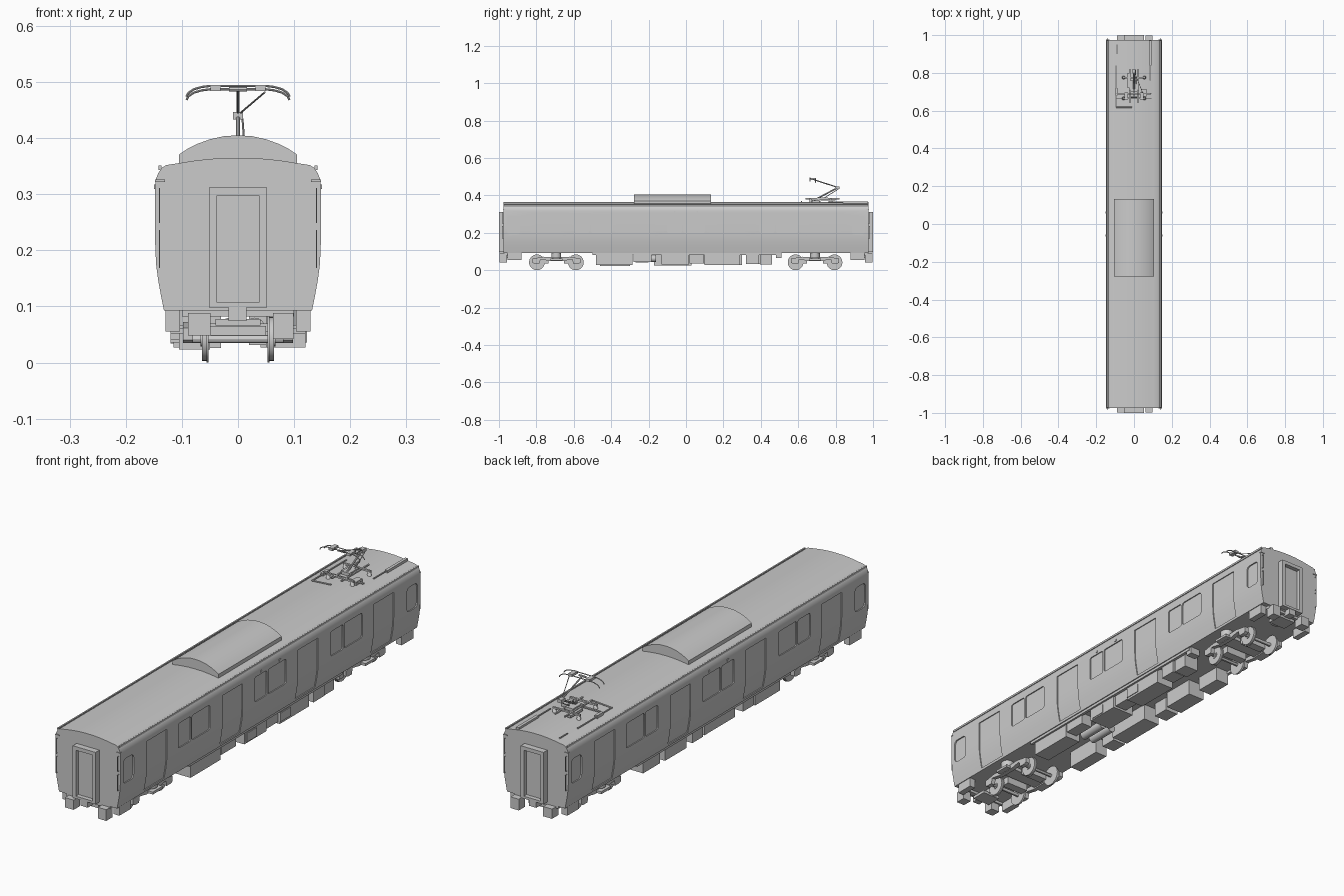
import bpy, bmesh, math
from mathutils import Vector, Matrix


def finish(name, bm, smooth=None):
    bmesh.ops.recalc_face_normals(bm, faces=bm.faces[:])
    me = bpy.data.meshes.new(name)
    bm.to_mesh(me)
    bm.free()
    ob = bpy.data.objects.new(name, me)
    bpy.context.collection.objects.link(ob)
    if smooth:
        bpy.ops.object.select_all(action='DESELECT')
        ob.select_set(True)
        bpy.context.view_layer.objects.active = ob
        bpy.ops.object.shade_smooth_by_angle(angle=math.radians(smooth))
    return ob


def add_prism(bm, pts, axis, a, b):
    """Extrude a 2D outline: axis y takes (x, z), axis x takes (y, z)."""
    def co(p, t):
        return (p[0], t, p[1]) if axis == 'y' else (t, p[0], p[1])
    lo = [bm.verts.new(co(p, a)) for p in pts]
    hi = [bm.verts.new(co(p, b)) for p in pts]
    n = len(pts)
    bm.faces.new(lo)
    bm.faces.new(hi[::-1])
    for i in range(n):
        bm.faces.new((lo[i], lo[(i + 1) % n], hi[(i + 1) % n], hi[i]))


def add_box(bm, x0, x1, y0, y1, z0, z1):
    add_prism(bm, [(x0, z0), (x1, z0), (x1, z1), (x0, z1)], 'y', y0, y1)


def add_cyl(bm, p, q, r, r2=None, seg=12):
    p, q = Vector(p), Vector(q)
    rot = (q - p).to_track_quat('Z', 'Y').to_matrix().to_4x4()
    bmesh.ops.create_cone(bm, cap_ends=True, segments=seg, radius1=r, radius2=r if r2 is None else r2,
                          depth=(q - p).length, matrix=Matrix.Translation((p + q) / 2) @ rot)


def boxes(name, items):
    bm = bmesh.new()
    for it in items:
        add_box(bm, *it)
    return finish(name, bm)


def rods(name, paths, r, seg=8):
    bm = bmesh.new()
    for path in paths:
        for p, q in zip(path, path[1:]):
            add_cyl(bm, p, q, r, seg=seg)
    return finish(name, bm, 40)


def rounded(y0, y1, z0, z1, r, n=4):
    pts = []
    for cy, cz, a in ((y1 - r, z1 - r, 0), (y0 + r, z1 - r, 90), (y0 + r, z0 + r, 180), (y1 - r, z0 + r, 270)):
        for i in range(n + 1):
            t = math.radians(a + 90 * i / n)
            pts.append((cy + r * math.cos(t), cz + r * math.sin(t)))
    return pts


def mirror_outline(half):
    return half + [(-x, z) for x, z in reversed(half) if x > 1e-6]


def cut(ob, cutter):
    m = ob.modifiers.new('cut', 'BOOLEAN')
    m.object, m.operation, m.solver = cutter, 'DIFFERENCE', 'EXACT'
    bpy.context.view_layer.objects.active = ob
    bpy.ops.object.modifier_apply(modifier=m.name)
    bpy.data.objects.remove(cutter)


# Car body: one cross-section along the length
side = [(0.132, 0.093), (0.137, 0.118), (0.142, 0.145), (0.146, 0.175), (0.1475, 0.21), (0.1475, 0.318)]
eave = [(0.146, 0.328), (0.142, 0.338), (0.136, 0.347), (0.128, 0.352)]
roof = [(0.105, 0.3555), (0.08, 0.3595), (0.055, 0.3625), (0.028, 0.3645), (0, 0.365)]
bm = bmesh.new()
add_prism(bm, mirror_outline(side + eave + roof), 'y', -0.975, 0.975)
body = finish('car_body', bm)

# Shallow recesses for doors and windows
door_y = (-0.737, -0.245, 0.245, 0.737)
bm = bmesh.new()
inner = [(x - 0.004, z) for x, z in [(0.134, 0.103)] + side[1:5] + [(0.1475, 0.308)]]
for s in (-1, 1):
    outline = [(s * x, z) for x, z in inner + [(0.2, 0.308), (0.2, 0.103)]]
    for y in door_y:
        add_prism(bm, outline, 'y', y - 0.065, y + 0.065)
    for y in (-0.495, 0, 0.495):
        add_prism(bm, rounded(y - 0.102, y - 0.022, 0.2, 0.302, 0.009), 'x', s * 0.143, s * 0.2)
        add_prism(bm, rounded(y - 0.014, y + 0.102, 0.2, 0.302, 0.009), 'x', s * 0.143, s * 0.2)
    for y in (-0.922, 0.922):
        add_prism(bm, rounded(y - 0.034, y + 0.034, 0.19, 0.29, 0.016), 'x', s * 0.142, s * 0.2)
cut(body, finish('opening_cutter', bm))
bpy.ops.object.select_all(action='DESELECT')
body.select_set(True)
bpy.ops.object.shade_smooth_by_angle(angle=math.radians(25))

# Door leaf split strips, eave gutters, end handrails and marker lamps
boxes('rain_gutters', [(s * 0.139 - 0.003, s * 0.139 + 0.003, -0.972, 0.972, 0.343, 0.351) for s in (-1, 1)])
boxes('corner_brackets', [(s * 0.139 - 0.009, s * 0.139 + 0.009, e * 0.972 - 0.006, e * 0.972 + 0.006, 0.322, 0.326)
                          for s in (-1, 1) for e in (-1, 1)])
rods('end_handrails', [[(s * 0.14, e * 0.974, z0), (s * 0.14, e * 0.983, z0), (s * 0.14, e * 0.983, z1),
                        (s * 0.14, e * 0.974, z1)] for s in (-1, 1) for e in (-1, 1)
                       for z0, z1 in ((0.17, 0.235), (0.25, 0.31))], 0.0013, 6)
boxes('side_lamps', [(s * 0.148 - 0.002, s * 0.148 + 0.002, y - 0.005, y + 0.005, 0.309, 0.317)
                     for s in (-1, 1) for y in (-0.06, 0.06)])

# Gangway at each end: frame with a recessed door
for e, label in ((-1, 'front'), (1, 'rear')):
    bm = bmesh.new()
    y0, y1 = sorted((e * 0.96, e * 1.0))
    add_box(bm, -0.052, 0.052, y0, y1, 0.098, 0.312)
    gang = finish(label + '_gangway', bm)
    y0, y1 = sorted((e * 0.982, e * 1.1))
    cut(gang, boxes('gangway_cutter', [(-0.038, 0.038, y0, y1, 0.108, 0.297)]))

# Roof cooling unit with arched top
bm = bmesh.new()
arch = [(0.105, 0.35), (0.105, 0.371), (0.09, 0.381), (0.072, 0.390), (0.05, 0.398), (0.025, 0.4035), (0, 0.405)]
add_prism(bm, mirror_outline(arch), 'y', -0.277, 0.133)
finish('roof_cooling_unit', bm, 25)

# Roof conduits
rods('roof_conduits', [[(-0.095, 0.84, 0.362), (-0.095, 0.618, 0.362), (-0.01, 0.618, 0.368)],
                       [(0.085, 0.76, 0.364), (0.085, 0.97, 0.364)],
                       [(-0.09, 0.90, 0.362), (-0.09, 0.95, 0.362)]], 0.003)
boxes('conduit_covers', [(0.08, 0.092, 0.84, 0.972, 0.355, 0.368), (-0.1, -0.088, 0.68, 0.72, 0.355, 0.369)])

# Pantograph base on insulators
base = [(s * 0.022 - 0.003, s * 0.022 + 0.003, 0.64, 0.82, 0.379, 0.385) for s in (-1, 1)]
base += [(-0.062, 0.062, y - 0.004, y + 0.004, 0.378, 0.385) for y in (0.665, 0.775)]
base += [(-0.09, 0.09, 0.685, 0.693, 0.369, 0.374), (-0.018, 0.018, 0.7, 0.76, 0.376, 0.39),
         (-0.035, -0.02, 0.72, 0.8, 0.372, 0.382), (0.04, 0.065, 0.675, 0.715, 0.36, 0.376)]
boxes('pantograph_base', base)
bm = bmesh.new()
for x in (-0.055, 0.055):
    for y in (0.665, 0.775):
        for k in range(3):
            add_cyl(bm, (x, y, 0.359 + 0.007 * k), (x, y, 0.366 + 0.007 * k), 0.009, 0.005)
finish('base_insulators', bm, 30)

# Pantograph arms, knee and collector head
rods('lower_arm', [[(0, 0.705, 0.385), (0, 0.81, 0.441)]], 0.004)
rods('control_rod', [[(0.012, 0.73, 0.381), (0.008, 0.815, 0.434)]], 0.0018)
rods('arm_pivots', [[(-0.024, 0.705, 0.386), (0.024, 0.705, 0.386)], [(-0.016, 0.672, 0.487), (0.016, 0.672, 0.487)]], 0.004)
boxes('arm_knee', [(-0.009, 0.009, 0.797, 0.821, 0.433, 0.447)])
rods('upper_arm', [[(0, 0.81, 0.443), (0, 0.675, 0.487)]], 0.003)
rods('upper_arm_brace', [[(0.002, 0.805, 0.443), (0.048, 0.69, 0.482)]], 0.0016)
heads = []
for y, z in ((0.663, 0.493), (0.692, 0.487)):
    half = [(0.05, z), (0.066, z - 0.002), (0.079, z - 0.006), (0.088, z - 0.012), (0.092, z - 0.019)]
    heads.append([(-x, y, zz) for x, zz in reversed(half)] + [(x, y, zz) for x, zz in half])
rods('collector_horns', heads, 0.002)
boxes('collector_strips', [(s * 0.04 - 0.009, s * 0.04 + 0.009, 0.659, 0.696, 0.484, 0.494) for s in (-1, 1)])

# Bogies: wheels, axles, side frames and springs
for by, label in ((-0.693, 'front'), (0.69, 'rear')):
    bm = bmesh.new()
    for y in (by - 0.104, by + 0.104):
        add_cyl(bm, (-0.092, y, 0.042), (0.092, y, 0.042), 0.0075)
        for s in (-1, 1):
            add_cyl(bm, (s * 0.055, y, 0.042), (s * 0.064, y, 0.042), 0.039, seg=28)
            add_cyl(bm, (s * 0.053, y, 0.042), (s * 0.056, y, 0.042), 0.042, seg=28)
            add_cyl(bm, (s * 0.064, y, 0.042), (s * 0.067, y, 0.042), 0.013, seg=16)
    finish(label + '_wheelsets', bm, 30)
    bm = bmesh.new()
    half = [(0.128, 0.04), (0.128, 0.062), (0.07, 0.072), (0, 0.068)]
    low = [(0.04, 0.05), (0.065, 0.055), (0.085, 0.058), (0.09, 0.035), (0.118, 0.035)]
    outline = [(by + y, z) for y, z in low + half] + [(by - y, z) for y, z in reversed(low + half[:-1])]
    for s in (-1, 1):
        add_prism(bm, outline, 'x', s * 0.08, s * 0.098)
    add_box(bm, -0.085, 0.085, by - 0.03, by + 0.03, 0.055, 0.07)
    for y in (by - 0.06, by + 0.06):
        add_box(bm, -0.05, 0.05, y - 0.018, y + 0.018, 0.035, 0.065)
    for s in (-1, 1):
        add_box(bm, s * 0.108 - 0.012, s * 0.108 + 0.012, by - 0.032, by + 0.032, 0.052, 0.062)
    finish(label + '_bogie_frame', bm)
    bm = bmesh.new()
    for s in (-1, 1):
        add_cyl(bm, (s * 0.088, by, 0.066), (s * 0.088, by, 0.094), 0.026, seg=20)
    finish(label + '_air_springs', bm, 30)

# Underfloor equipment boxes
boxes('underfloor_equipment_right', [
    (0.05, 0.12, -0.48, -0.285, 0.027, 0.094), (0.07, 0.12, -0.28, -0.185, 0.045, 0.094),
    (0.02, 0.12, -0.13, 0.015, 0.031, 0.094), (0.06, 0.115, 0.02, 0.095, 0.036, 0.094),
    (0.04, 0.12, 0.1, 0.29, 0.027, 0.094), (0.06, 0.12, 0.32, 0.39, 0.032, 0.094),
    (0.05, 0.115, 0.395, 0.46, 0.03, 0.094), (0.08, 0.125, 0.48, 0.51, 0.065, 0.094)])
boxes('underfloor_equipment_left', [
    (-0.105, -0.05, -0.46, -0.3, 0.023, 0.094), (-0.12, -0.06, -0.27, -0.2, 0.04, 0.094),
    (-0.105, -0.03, -0.17, 0.03, 0.026, 0.094), (-0.12, -0.06, 0.06, 0.13, 0.036, 0.094),
    (-0.115, -0.04, 0.16, 0.3, 0.027, 0.094), (-0.12, -0.06, 0.34, 0.45, 0.034, 0.094)])
boxes('access_panels', [(0.118, 0.123, y - 0.033, y + 0.033, 0.036, 0.072) for y in (-0.085, 0.135)])
bm = bmesh.new()
for x in (-0.015, 0.03):
    add_cyl(bm, (x, -0.28, 0.062), (x, -0.16, 0.062), 0.018, seg=16)
finish('air_tanks', bm, 30)
boxes('solebars', [(s * 0.122 - 0.006, s * 0.122 + 0.006, -0.5, 0.5, 0.082, 0.096) for s in (-1, 1)])

# Couplers, hanging end boxes and steps at both ends
ends = []
for e in (-1, 1):
    def span(a, b):
        return tuple(sorted((e * a, e * b)))
    ends += [(-0.017, 0.015, *span(0.88, 0.998), 0.074, 0.1), (-0.04, 0.04, *span(0.9, 0.965), 0.066, 0.078),
             (0.062, 0.099, *span(0.957, 0.998), 0.042, 0.088), (-0.089, -0.049, *span(0.957, 0.998), 0.048, 0.088),
             (-0.1, 0.1, *span(0.95, 0.972), 0.082, 0.096)]
    for s in (-1, 1):
        x = s * 0.116
        ends.append((x - 0.013, x + 0.013, *span(0.88, 0.955), 0.055, 0.094))
boxes('couplers_and_end_boxes', ends)
